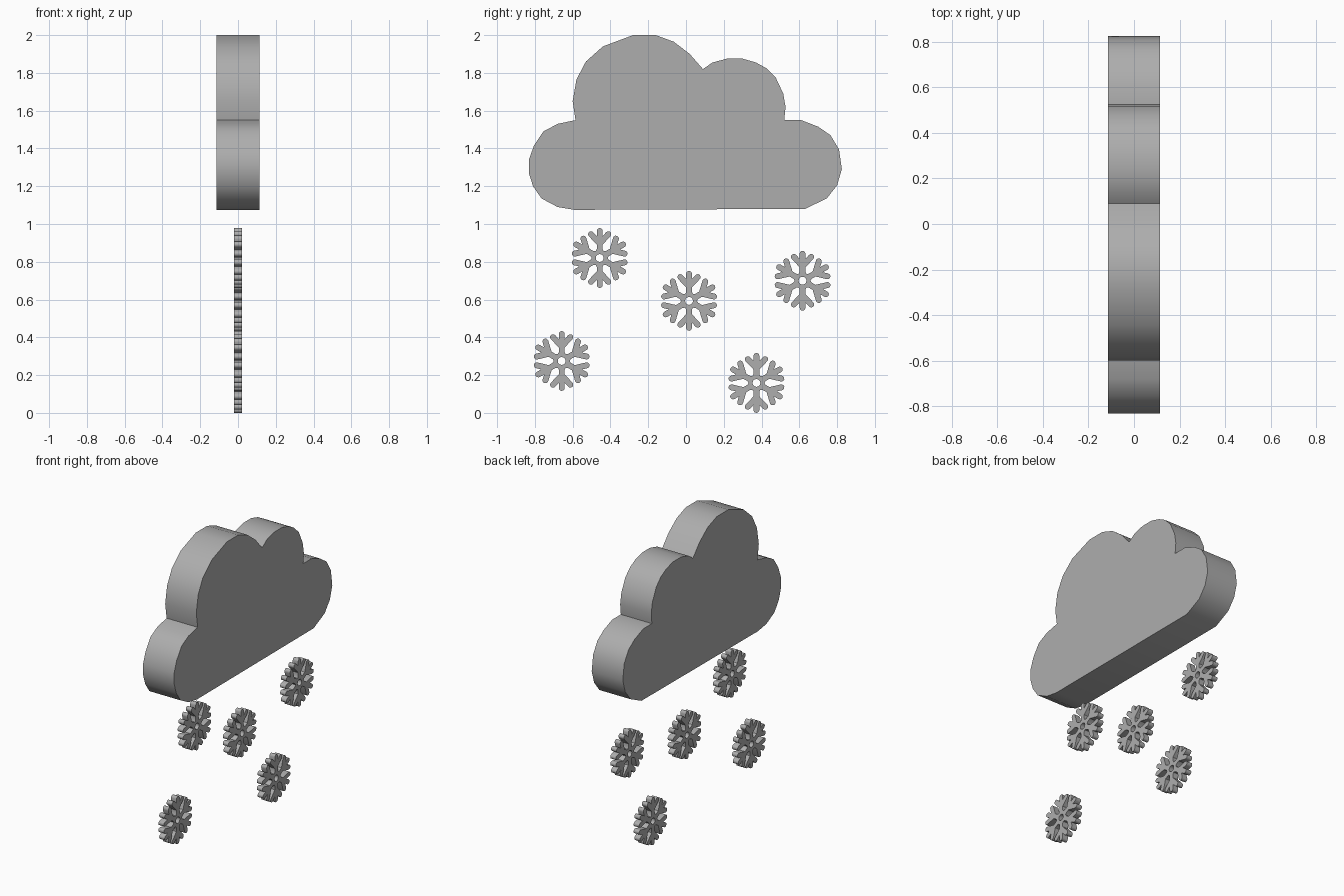
import bpy, bmesh
from math import sin, cos, tan, pi, radians
from mathutils import Matrix, Vector

cube = bpy.data.objects.get("Cube")
if cube:
    bpy.data.objects.remove(cube, do_unlink=True)

GREY = (0.42, 0.42, 0.42, 1.0)
grey = bpy.data.materials.new("plain grey")
grey.use_nodes = True
grey.diffuse_color = GREY
grey.node_tree.nodes["Principled BSDF"].inputs["Base Color"].default_value = GREY


def slab(name, outlines, half_depth, centre=(0, 0)):
    """Extrude flat (y, z) outlines along x into one solid."""
    bm = bmesh.new()
    for outline in outlines:
        bm.faces.new([bm.verts.new((-half_depth, y, z)) for y, z in outline])
    bmesh.ops.remove_doubles(bm, verts=bm.verts[:], dist=0.0001)
    grown = bmesh.ops.extrude_face_region(bm, geom=bm.faces[:])["geom"]
    moved = [g for g in grown if isinstance(g, bmesh.types.BMVert)]
    bmesh.ops.translate(bm, verts=moved, vec=(2 * half_depth, 0, 0))
    bmesh.ops.recalc_face_normals(bm, faces=bm.faces[:])
    mesh = bpy.data.meshes.new(name)
    bm.to_mesh(mesh)
    bm.free()
    mesh.materials.append(grey)
    obj = bpy.data.objects.new(name, mesh)
    obj.location = (0, centre[0], centre[1])
    bpy.context.collection.objects.link(obj)
    bpy.ops.object.select_all(action="DESELECT")
    obj.select_set(True)
    bpy.context.view_layer.objects.active = obj
    bpy.ops.object.shade_smooth_by_angle(angle=radians(35))
    return obj


# Cloud: one outline made of four lobes on a flat base
right_lobe = [(.63, 1.08), (.745, 1.135), (.8, 1.205), (.825, 1.29), (.81, 1.395),
              (.765, 1.47), (.7, 1.515), (.61, 1.55), (.52, 1.55)]
small_top = [(.527, 1.62), (.515, 1.69), (.475, 1.775), (.425, 1.825), (.37, 1.855),
             (.3, 1.875), (.215, 1.875), (.14, 1.855), (.09, 1.82)]
big_top = [(.02, 1.9), (-.065, 1.965), (-.16, 2), (-.28, 2), (-.44, 1.94),
           (-.53, 1.86), (-.58, 1.765), (-.6, 1.65), (-.585, 1.55)]
left_lobe = [(-.68, 1.53), (-.755, 1.49), (-.805, 1.415), (-.832, 1.34), (-.832, 1.27),
             (-.81, 1.2), (-.765, 1.135), (-.68, 1.09), (-.59, 1.075)]
slab("cloud", [right_lobe + small_top + big_top + left_lobe], 0.114)


# Snowflake: one arm with two branches, repeated six times around a hole
HALF_WIDTH = 0.0155
HOLE, HUB = 0.021, 0.042
ARM_TIP, FORK = 0.143, 0.077
BRANCH_TIP = Vector((0.126, 0.046))


def round_end(centre, start, stop, steps):
    angles = [start + (stop - start) * i / steps for i in range(steps + 1)]
    return [centre + HALF_WIDTH * Vector((cos(a), sin(a))) for a in angles]


def arm_outline():
    lean = (BRANCH_TIP - Vector((FORK, 0))).angle(Vector((1, 0)))
    valley = Vector((cos(pi / 6), sin(pi / 6)))
    half = [valley * HOLE, valley * HUB,
            Vector((HUB + 0.004, HALF_WIDTH)),
            Vector((FORK - HALF_WIDTH * tan(lean / 2), HALF_WIDTH))]
    half += round_end(BRANCH_TIP, lean + pi / 2, lean - pi / 2, 6)
    half.append(Vector((FORK + HALF_WIDTH / tan(lean / 2), HALF_WIDTH)))
    half += round_end(Vector((ARM_TIP, 0)), pi / 2, 0, 3)
    mirrored = [Vector((p.x, -p.y)) for p in reversed(half[:-1])]
    return half + mirrored + [Vector((HOLE, 0))]


arm = arm_outline()
flake = [[Matrix.Rotation(pi / 2 + k * pi / 3, 2) @ p for p in arm] for k in range(6)]

places = {"upper_left": (-.457, .82), "middle": (.016, .593), "upper_right": (.617, .7),
          "lower_left": (-.658, .275), "lower_right": (.373, .1585)}
for place, centre in places.items():
    slab("snowflake_" + place, flake, 0.02, centre)
